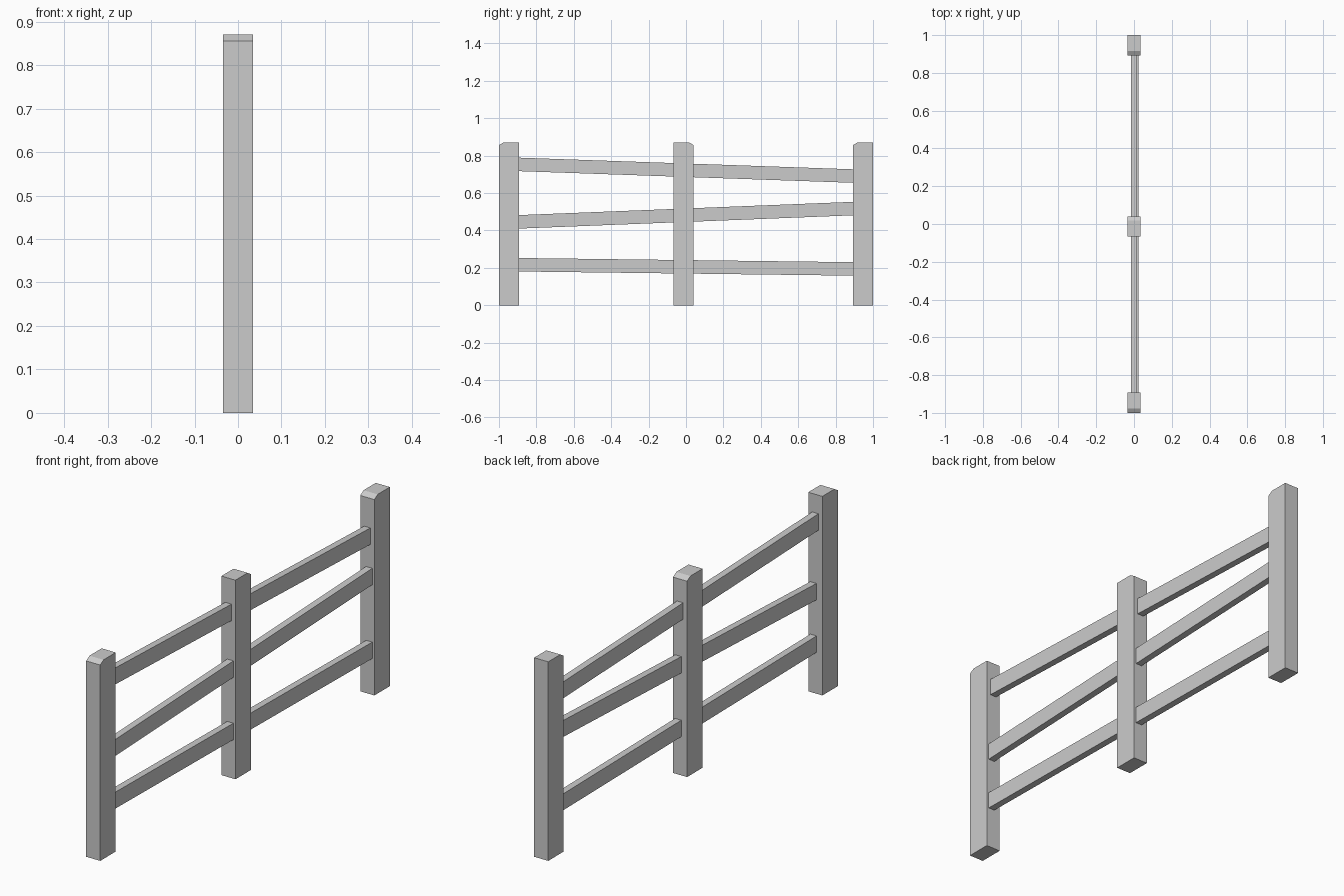
import bpy

if "Cube" in bpy.data.objects:
    bpy.data.objects.remove(bpy.data.objects["Cube"])

HEIGHT, POST_W, POST_D = 0.87, 0.068, 0.107


def prism(name, profile, x0, x1):
    """Extrude a (y, z) profile along x."""
    n = len(profile)
    verts = [(x, y, z) for x in (x0, x1) for y, z in profile]
    faces = [tuple(reversed(range(n))), tuple(range(n, 2 * n))]
    faces += [(i, (i + 1) % n, n + (i + 1) % n, n + i) for i in range(n)]
    mesh = bpy.data.meshes.new(name)
    mesh.from_pydata(verts, [], faces)
    obj = bpy.data.objects.new(name, mesh)
    bpy.context.collection.objects.link(obj)
    return obj


# Posts: one top edge is chamfered, on the -y or the +y side
def post(name, y, chamfer_side):
    h = POST_D / 2
    outline = [(-h, 0), (h, 0), (h, HEIGHT), (-h + 0.023, HEIGHT), (-h, HEIGHT - 0.014)]
    if chamfer_side > 0:
        outline = [(-a, b) for a, b in reversed(outline)]
    prism(name, [(y + a, b) for a, b in outline], -POST_W / 2, POST_W / 2)


post("left_post", -1 + POST_D / 2, -1)
post("middle_post", -0.0125, 1)
post("right_post", 1 - POST_D / 2, -1)


# Rails: sloping planks running through the posts
def rail(name, z_left, z_right, x_centre):
    end, t = 0.92, 0.036
    prism(name, [(-end, z_left - t), (end, z_right - t),
                 (end, z_right + t), (-end, z_left + t)],
          x_centre - 0.015, x_centre + 0.015)


rail("top_rail", 0.754, 0.690, 0.0)
rail("middle_rail", 0.445, 0.518, 0.009)
rail("bottom_rail", 0.217, 0.194, 0.009)
